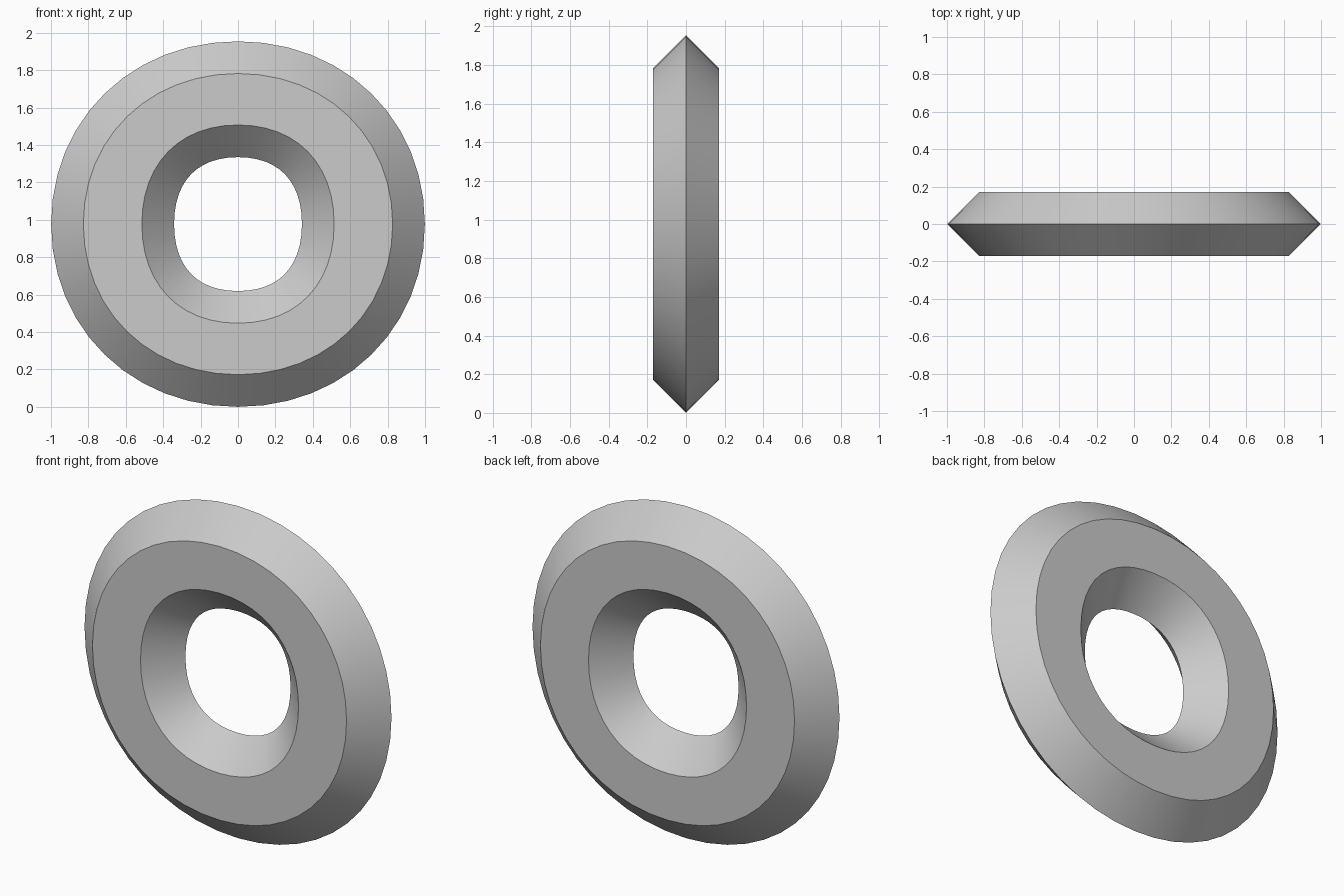
import bpy, bmesh
from mathutils import Vector, Matrix
from math import pi

if "Cube" in bpy.data.objects:
    bpy.data.objects.remove(bpy.data.objects["Cube"], do_unlink=True)

BEVEL = 0.172      # depth and width of the 45 degree bevels
CENTRE = 0.977     # height of the ring's middle
STEPS = 12         # segments per quarter


def outline(rx, rz, k, offset):
    """Rounded oval from four Bezier quarters, moved along its normals."""
    a, b, c, d = Vector((1, 0)), Vector((1, k)), Vector((k, 1)), Vector((0, 1))
    points = []
    for quarter in range(4):
        turn = Matrix.Rotation(quarter * pi / 2, 2)
        for i in range(STEPS):
            t = i / STEPS
            s = 1 - t
            p = turn @ (a * s**3 + b * 3 * s * s * t + c * 3 * s * t * t + d * t**3)
            v = turn @ ((b - a) * s * s + (c - b) * 2 * s * t + (d - c) * t * t)
            normal = Vector((v.y * rz, -v.x * rx)).normalized()
            points.append(Vector((p.x * rx, p.y * rz)) + normal * offset)
    return points


outer = (0.827, 0.805, 0.575)
inner = (0.514, 0.530, 0.61)

# Cross-section loops: outline, offset along its normal, depth
section = [
    (outer, 0, -BEVEL), (outer, BEVEL, 0), (outer, 0, BEVEL),
    (inner, 0, BEVEL), (inner, -BEVEL, 0), (inner, 0, -BEVEL),
]

# Bevelled ring
bm = bmesh.new()
loops = [[bm.verts.new((p.x, y, p.y + CENTRE)) for p in outline(*shape, offset)]
         for shape, offset, y in section]
for i, loop in enumerate(loops):
    following = loops[(i + 1) % len(loops)]
    for j in range(len(loop)):
        n = (j + 1) % len(loop)
        bm.faces.new((loop[j], loop[n], following[n], following[j]))
bmesh.ops.recalc_face_normals(bm, faces=bm.faces)
mesh = bpy.data.meshes.new("bevelled_ring")
bm.to_mesh(mesh)
bm.free()
ring = bpy.data.objects.new("bevelled_ring", mesh)
bpy.context.collection.objects.link(ring)

# Plain grey material
grey = bpy.data.materials.new("light_grey")
grey.use_nodes = True
colour = (0.6, 0.6, 0.6, 1)
grey.diffuse_color = colour
grey.node_tree.nodes["Principled BSDF"].inputs["Base Color"].default_value = colour
mesh.materials.append(grey)

# Smooth along the ring, sharp at the bevels
bpy.ops.object.select_all(action="DESELECT")
ring.select_set(True)
bpy.context.view_layer.objects.active = ring
bpy.ops.object.shade_smooth_by_angle(angle=pi / 6)
